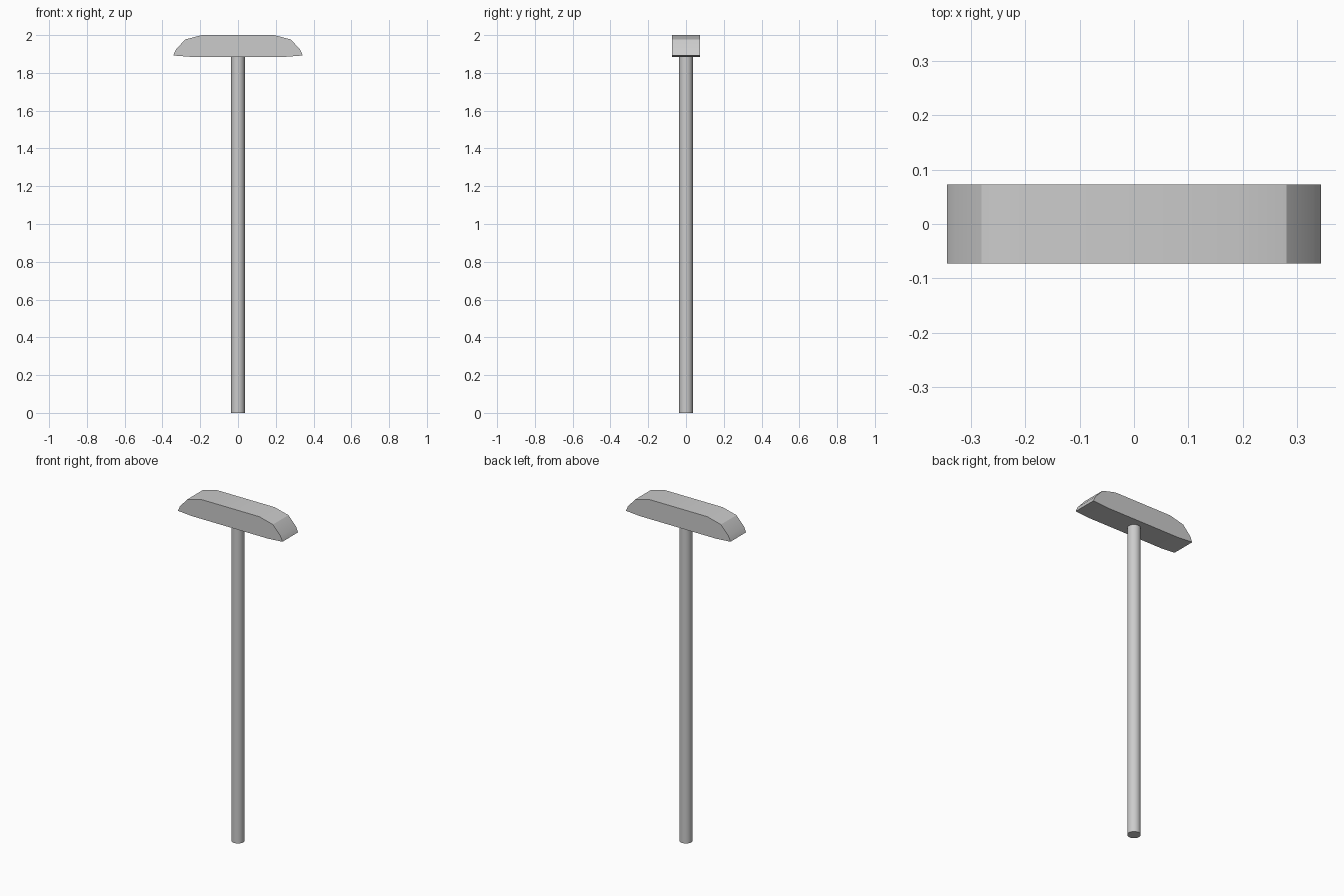
import bpy, bmesh, math

if "Cube" in bpy.data.objects:
    bpy.data.objects.remove(bpy.data.objects["Cube"])


def smooth(obj, degrees):
    bpy.ops.object.select_all(action='DESELECT')
    obj.select_set(True)
    bpy.context.view_layer.objects.active = obj
    bpy.ops.object.shade_smooth_by_angle(angle=math.radians(degrees))


def extrude_profile(name, points, y0, y1):
    """Extrude an x/z outline from y0 to y1."""
    bm = bmesh.new()
    face = bm.faces.new([bm.verts.new((x, y0, z)) for x, z in points])
    ret = bmesh.ops.extrude_face_region(bm, geom=[face])
    verts = [v for v in ret['geom'] if isinstance(v, bmesh.types.BMVert)]
    bmesh.ops.translate(bm, verts=verts, vec=(0, y1 - y0, 0))
    bmesh.ops.recalc_face_normals(bm, faces=bm.faces)
    mesh = bpy.data.meshes.new(name)
    bm.to_mesh(mesh)
    bm.free()
    obj = bpy.data.objects.new(name, mesh)
    bpy.context.collection.objects.link(obj)
    return obj


# Round shaft, its top seated in the underside of the head
SHAFT_TOP = 1.892
bpy.ops.mesh.primitive_cylinder_add(vertices=24, radius=0.036, depth=SHAFT_TOP,
                                    location=(0, 0, SHAFT_TOP / 2))
shaft = bpy.context.object
shaft.name = "shaft"
smooth(shaft, 30)

# Crossbar head: flat top, sloping shoulders, slightly raised tips underneath
half = [(0.25, 1.885), (0.343, 1.892), (0.33, 1.922), (0.28, 1.977), (0.19, 2.0)]
outline = half + [(-x, z) for x, z in reversed(half)]
head = extrude_profile("crossbar_head", outline, -0.073, 0.073)
smooth(head, 32)
